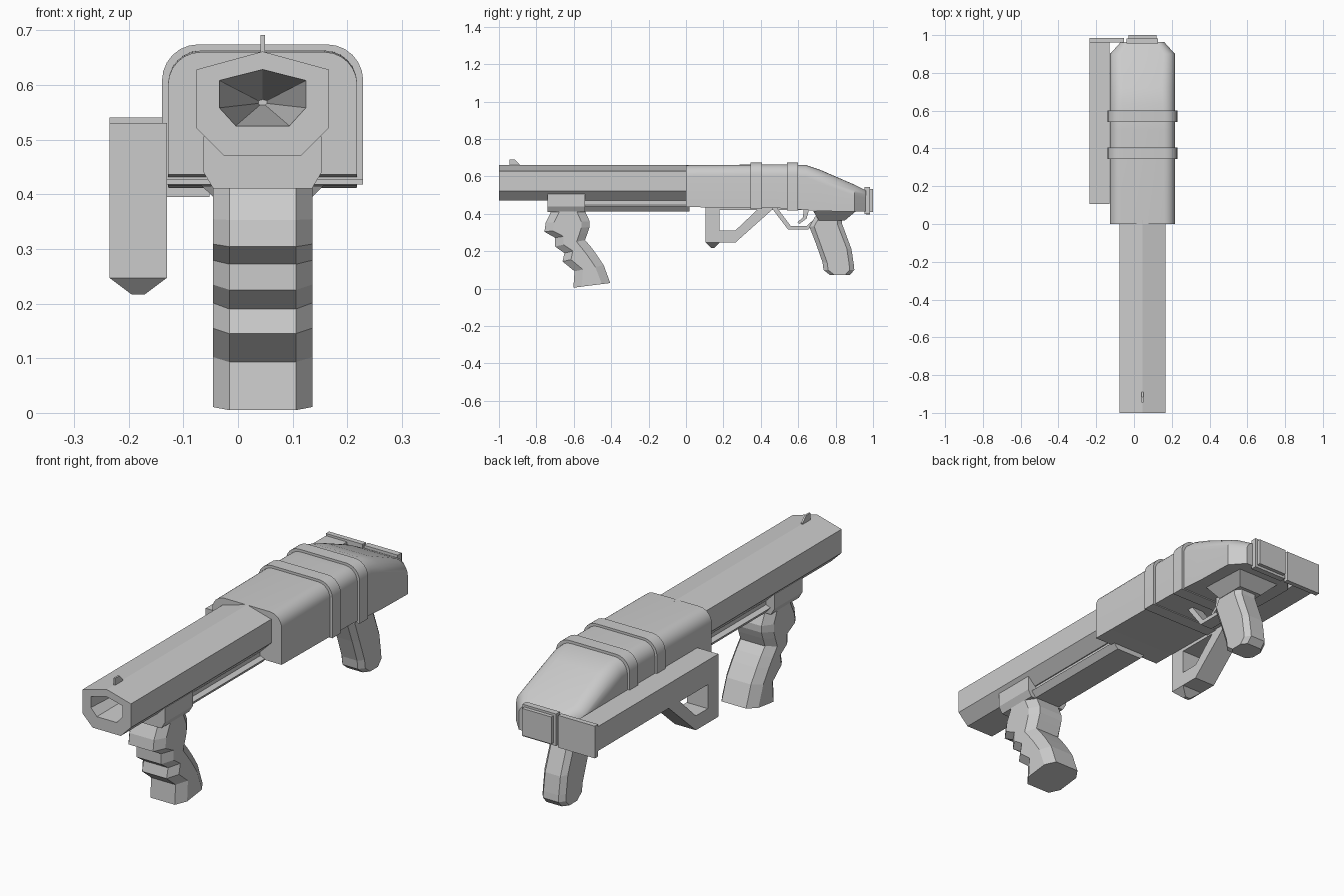
import bpy, bmesh, math

if "Cube" in bpy.data.objects:
    bpy.data.objects.remove(bpy.data.objects["Cube"])

CX = 0.045  # centre line of barrel, body and grips


def finish(name, bm, smooth=False):
    bmesh.ops.recalc_face_normals(bm, faces=bm.faces[:])
    me = bpy.data.meshes.new(name)
    bm.to_mesh(me)
    bm.free()
    ob = bpy.data.objects.new(name, me)
    bpy.context.collection.objects.link(ob)
    if smooth:
        bpy.ops.object.select_all(action='DESELECT')
        ob.select_set(True)
        bpy.context.view_layer.objects.active = ob
        bpy.ops.object.shade_smooth_by_angle(angle=math.radians(28))
    return ob


def loft(name, rings, smooth=False):
    """Skin a list of equal-length point rings and cap both ends."""
    bm = bmesh.new()
    rv = [[bm.verts.new(p) for p in r] for r in rings]
    n = len(rv[0])
    for a, b in zip(rv, rv[1:]):
        for i in range(n):
            j = (i + 1) % n
            bm.faces.new((a[i], a[j], b[j], b[i]))
    bm.faces.new(rv[0])
    bm.faces.new(rv[-1])
    return finish(name, bm, smooth)


def mirrored(half):
    """Half profile (dx, z), closed across the centre line."""
    return ([(CX + x, z) for x, z in half] +
            [(CX - x, z) for x, z in reversed(half) if x > 0])


def along_y(profile, y):
    return [(x, y, z) for x, z in profile]


def extrude_y(name, profile, y0, y1):
    return loft(name, [along_y(profile, y0), along_y(profile, y1)])


def extrude_x(name, profile, x0, x1):
    return loft(name, [[(x, y, z) for y, z in profile] for x in (x0, x1)])


def box(name, x0, x1, y0, y1, z0, z1):
    return extrude_y(name, [(x0, z0), (x1, z0), (x1, z1), (x0, z1)], y0, y1)


def grip(name, levels, w, cx, cy):
    """Chamfered handle from (front y, front z, back y, back z) levels."""
    rings = []
    for fy, fz, by, bz in levels:
        def pt(dx, t):
            return (CX + dx, fy + (by - fy) * t, fz + (bz - fz) * t)
        t = cy / (by - fy)
        rings.append([pt(w - cx, 0), pt(w, t), pt(w, 1 - t), pt(w - cx, 1),
                      pt(cx - w, 1), pt(-w, 1 - t), pt(-w, t), pt(cx - w, 0)])
    return loft(name, rings)


def hood(y, top, bot, w, r, n=6):
    """Body section: square bottom, rounded top corners."""
    half = [(w, bot)]
    for i in range(n + 1):
        a = math.pi / 2 * i / n
        half.append((w - r + r * math.cos(a), top - r + r * math.sin(a)))
    return along_y(mirrored(half), y)


# Seven-sided barrel with a tapering bore
outer = mirrored([(0, .661), (.121, .628), (.121, .521), (.07, .47)])
inner = mirrored([(0, .628), (.079, .608), (.079, .558), (.049, .525)])
tip = [(CX + (x - CX) * .1, .567 + (z - .567) * .1) for x, z in inner]
loft("barrel", [along_y(outer, .02), along_y(outer, -1),
                along_y(inner, -1), along_y(tip, -.1)])
extrude_x("front_sight", [(-.945, .65), (-.945, .691), (-.915, .691), (-.89, .665), (-.89, .65)],
          CX - .004, CX + .004)

# Rail below the barrel and the sliding block
box("rail_web", CX - .065, CX + .065, -.72, .02, .44, .48)
extrude_y("rail", mirrored([(.07, .448), (.088, .44), (.065, .413)]), -.72, .02)
extrude_y("slide_block", mirrored([(.108, .506), (.108, .44), (.09, .41)]), -.74, -.54)

# Stepped front grip
grip("front_grip", [
    (-.72, .415, -.54, .415), (-.75, .353, -.515, .36), (-.757, .304, -.515, .33),
    (-.70, .272, -.525, .30), (-.70, .225, -.54, .26), (-.65, .19, -.51, .225),
    (-.66, .145, -.48, .185), (-.596, .093, -.44, .125), (-.602, .005, -.405, .03)],
    .091, .03, .045)

# Rounded body sloping down at the rear
loft("body", [hood(0, .66, .436, .173, .06), hood(.5, .664, .43, .173, .06),
              hood(.64, .661, .42, .173, .065), hood(.72, .634, .415, .173, .07),
              hood(.90, .556, .411, .172, .06), hood(.963, .525, .411, .115, .04)], True)
for i, (y0, y1, bot) in enumerate([(.345, .405, .427), (.54, .60, .418)]):
    loft(f"body_band_{i + 1}", [hood(y, .674, bot, .184, .066) for y in (y0, y1)], True)

# Rear plate and pad
box("rear_plate", -.04, .128, .955, .983, .398, .542)
box("rear_pad", -.028, .118, .98, 1.0, .41, .532)

# Rear grip with flared collar
collar = []
for w, y0, y1, z in [(.111, .68, .91, .415), (.06, .71, .85, .365)]:
    collar.append([(CX - w, y0, z), (CX + w, y0, z), (CX + w, y1, z), (CX - w, y1, z)])
loft("grip_collar", collar)
grip("rear_grip", [
    (.69, .385, .835, .385), (.66, .33, .835, .345), (.695, .24, .885, .21),
    (.73, .14, .897, .13), (.735, .10, .90, .10), (.77, .072, .875, .072)],
    .058, .02, .025)

# Trigger guard and trigger
extrude_x("trigger_guard", [(.455, .435), (.545, .317), (.655, .317), (.71, .37), (.70, .385),
                            (.645, .335), (.56, .335), (.485, .435)], CX - .03, CX + .03)
extrude_x("trigger", [(.63, .43), (.625, .38), (.595, .355), (.605, .345), (.645, .375), (.66, .43)],
          CX - .012, CX + .012)

# Folded side stock: arm, post, brace, pointed foot, hinge plate
SX0, SX1 = -.235, -.13
box("stock_arm", SX0, SX1, .105, .965, .42, .53)
box("stock_post", SX0, SX1, .105, .18, .247, .43)
extrude_x("stock_brace", [(.18, .247), (.265, .247), (.47, .43), (.39, .43), (.265, .312), (.18, .312)],
          SX0, SX1)
loft("stock_foot", [[(SX0, .105, .247), (SX1, .105, .247), (SX1, .18, .247), (SX0, .18, .247)],
                    [(-.195, .135, .217), (-.17, .135, .217), (-.17, .15, .217), (-.195, .15, .217)]])
box("stock_hinge", SX0, -.052, .962, .985, .395, .54)
